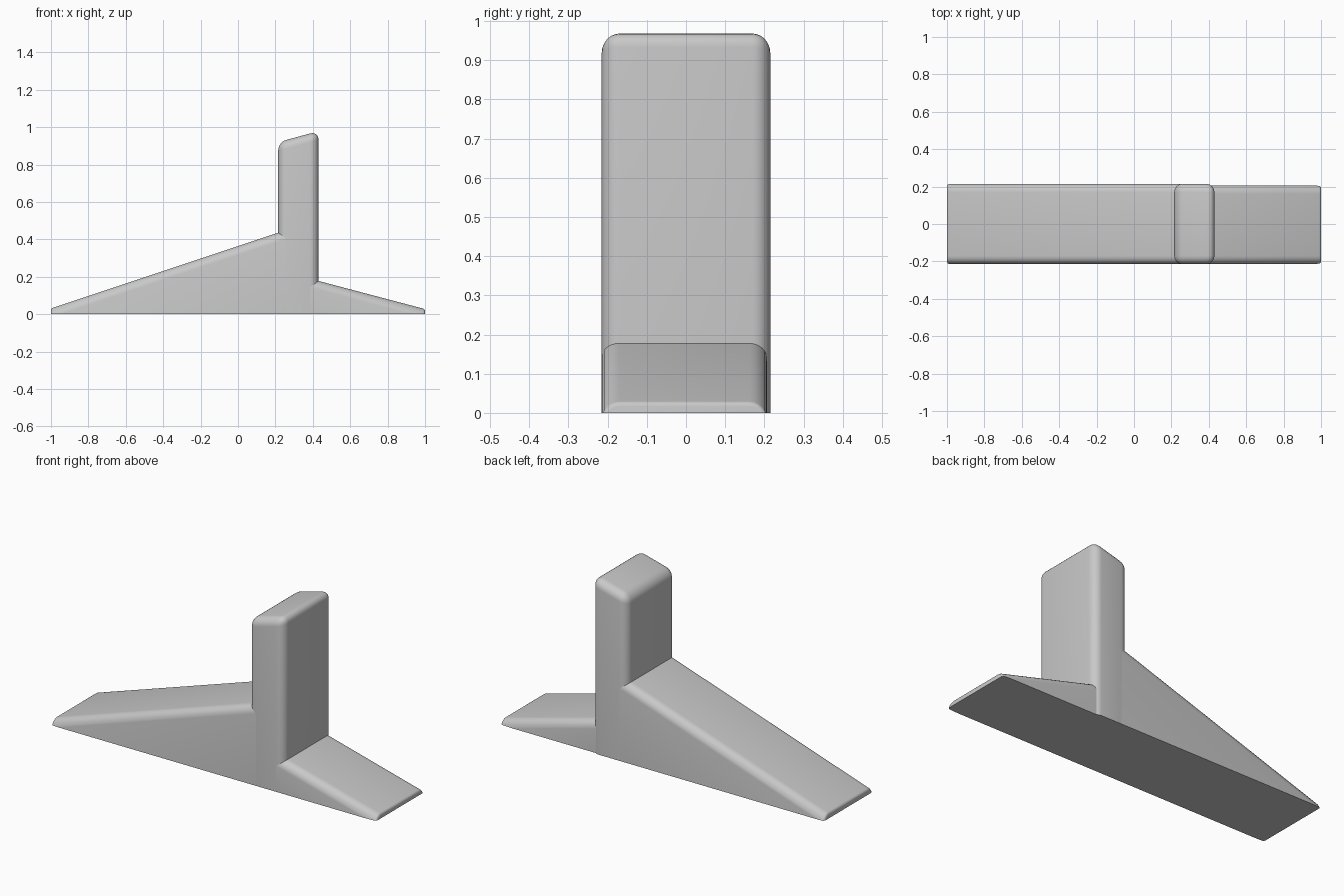
import bpy
import bmesh
from mathutils import Vector

cube = bpy.data.objects.get("Cube")
if cube:
    bpy.data.objects.remove(cube, do_unlink=True)

ROUND = 0.045
DEPTH = -0.3   # ramps start below the floor and are cut flat at z = 0

grey = bpy.data.materials.new("plain grey")
grey.use_nodes = True
grey.diffuse_color = (0.58, 0.58, 0.58, 1)
grey.node_tree.nodes["Principled BSDF"].inputs["Base Color"].default_value = grey.diffuse_color


def prism(profile, y0, y1):
    """Extrude an x-z profile from y0 to y1."""
    bm = bmesh.new()
    face = bm.faces.new([bm.verts.new((x, y0, z)) for x, z in profile])
    out = bmesh.ops.extrude_face_region(bm, geom=[face])
    verts = [v for v in out["geom"] if isinstance(v, bmesh.types.BMVert)]
    bmesh.ops.translate(bm, vec=Vector((0, y1 - y0, 0)), verts=verts)
    bmesh.ops.recalc_face_normals(bm, faces=bm.faces)
    return bm


def round_edges(bm, rule, radius, segments):
    edges = [e for e in bm.edges if rule(*(v.co for v in e.verts))]
    bmesh.ops.bevel(bm, geom=edges, offset=radius, segments=segments,
                    profile=0.5, affect='EDGES', clamp_overlap=False)


def finish(bm, name):
    bmesh.ops.recalc_face_normals(bm, faces=bm.faces)
    mesh = bpy.data.meshes.new(name)
    bm.to_mesh(mesh)
    bm.free()
    mesh.materials.append(grey)
    ob = bpy.data.objects.new(name, mesh)
    bpy.context.collection.objects.link(ob)
    bpy.ops.object.select_all(action='DESELECT')
    ob.select_set(True)
    bpy.context.view_layer.objects.active = ob
    bpy.ops.object.shade_smooth_by_angle(angle=0.6)


def ramp(name, tip, tip_z, root, root_z, y0, y1):
    """Sloping foot with rounded long edges and a thin softened tip."""
    bm = prism([(tip, DEPTH), (tip, tip_z), (root, root_z), (root, DEPTH)], y0, y1)
    round_edges(bm, lambda a, b: min(a.z, b.z) > 0 and abs(a.x - b.x) > 0.1, ROUND, 6)
    round_edges(bm, lambda a, b: abs(a.x - tip) < 1e-4 and abs(b.x - tip) < 1e-4
                and min(a.z, b.z) > DEPTH + 0.1, 0.01, 3)
    cut = bmesh.ops.bisect_plane(bm, geom=bm.verts[:] + bm.edges[:] + bm.faces[:],
                                 plane_co=(0, 0, 0), plane_no=(0, 0, -1), clear_outer=True)
    rim = [e for e in cut["geom_cut"] if isinstance(e, bmesh.types.BMEdge)]
    bmesh.ops.contextual_create(bm, geom=rim)
    finish(bm, name)


# Upright post with a slanted, rounded top
post = prism([(0.215, 0), (0.215, 0.92), (0.43, 0.978), (0.43, 0)], -0.215, 0.215)
round_edges(post, lambda a, b: max(a.z, b.z) > 0.1, ROUND, 6)
finish(post, "upright_post")

# Long ramp and short foot, each ending just inside the post
ramp("long_ramp", -1, 0.031, 0.262, 0.451, -0.215, 0.215)
ramp("short_foot", 1, 0.027, 0.383, 0.19, -0.215, 0.207)
